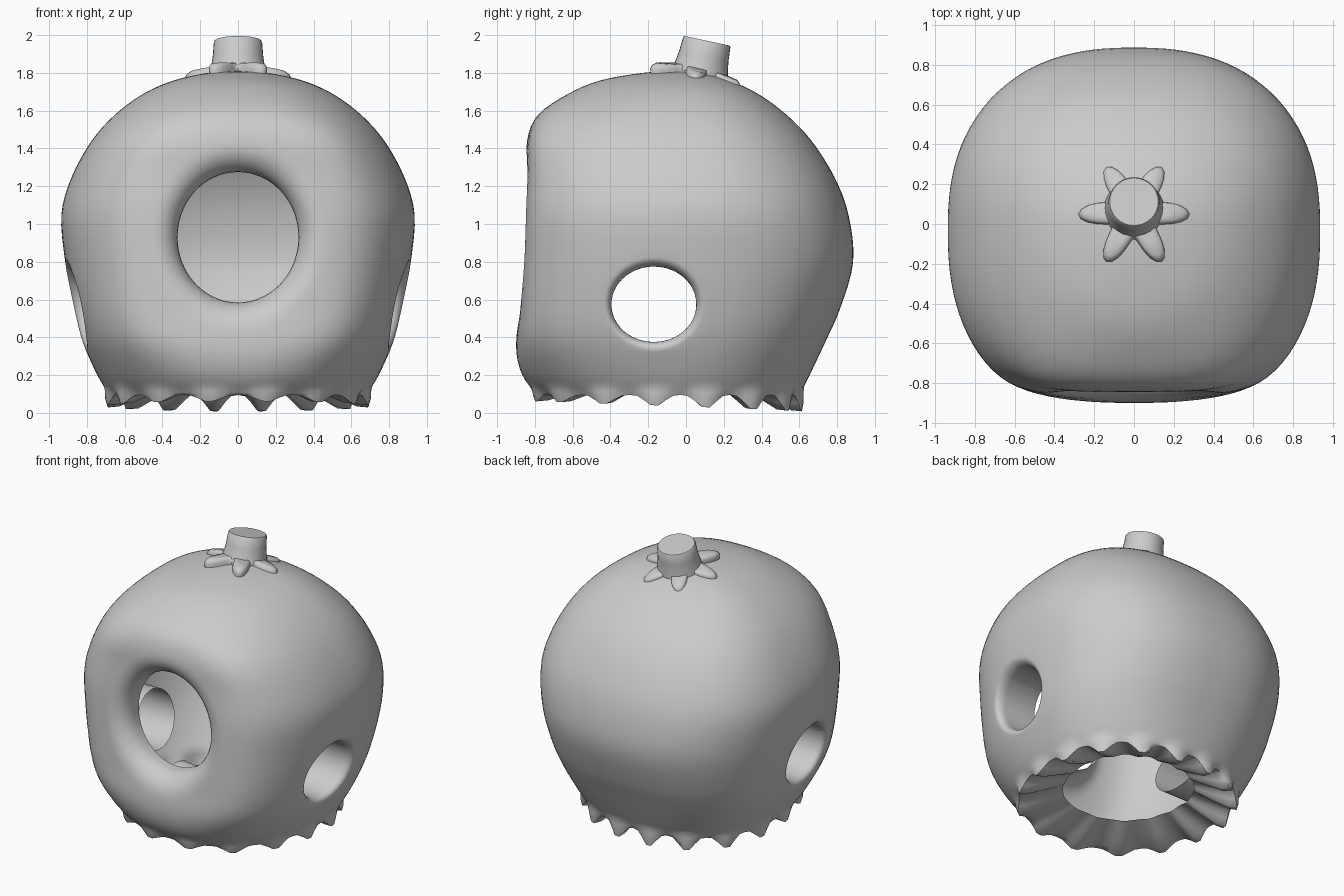
import bpy, bmesh
from math import sin, cos, pi, radians
from mathutils import Vector, Matrix
from mathutils.bvhtree import BVHTree

if "Cube" in bpy.data.objects:
    bpy.data.objects.remove(bpy.data.objects["Cube"])

SEG, SUB, CY = 112, 4, -0.03

# Body profile: height, half width, front depth, back depth, flatness of the front
ROWS = [(.11, .69, .77, .64, 0), (.2, .745, .82, .685, .3), (.37, .82, .86, .765, .8),
        (.55, .87, .86, .845, 1), (.8, .915, .85, .915, 1), (1.05, .935, .84, .89, 1),
        (1.25, .88, .825, .815, 1), (1.44, .775, .81, .695, .9), (1.58, .65, .735, .56, .6),
        (1.69, .50, .58, .41, .3), (1.76, .34, .42, .26, .1), (1.80, .16, .2, .13, 0),
        (1.81, .03, .03, .03, 0)]


def finish(bm, name, angle=40):
    bmesh.ops.recalc_face_normals(bm, faces=bm.faces)
    me = bpy.data.meshes.new(name)
    bm.to_mesh(me)
    bm.free()
    ob = bpy.data.objects.new(name, me)
    bpy.context.collection.objects.link(ob)
    bpy.ops.object.select_all(action='DESELECT')
    ob.select_set(True)
    bpy.context.view_layer.objects.active = ob
    bpy.ops.object.shade_smooth_by_angle(angle=radians(angle))
    return ob


def skin(bm, rings, cap_start=False, cap_end=True):
    vs = [[bm.verts.new(p) for p in r] for r in rings]
    for lo, hi in zip(vs, vs[1:]):
        n = len(lo)
        for i in range(n):
            j = (i + 1) % n
            bm.faces.new((lo[i], lo[j], hi[j], hi[i]))
    if cap_start:
        bm.faces.new(vs[0][::-1])
    if cap_end:
        bm.faces.new(vs[-1])


def catmull(p0, p1, p2, p3, t):
    return [.5 * (2 * b + (c - a) * t + (2 * a - 5 * b + 4 * c - d) * t * t
                  + (3 * b - a - 3 * c + d) * t ** 3) for a, b, c, d in zip(p0, p1, p2, p3)]


def ring(row, scale=1, drop=0, flare=0):
    """Rounded-square section with a flattened front; drop and flare shape the ruffle bumps."""
    z, a, bf, bb, flat = row
    flat = min(1, max(0, flat))
    n = 2.2 + .2 * flat
    pts = []
    for i in range(SEG):
        u = 2 * pi * i / SEG
        c, s = cos(u), sin(u)
        b = bb if s > 0 else bf * (1 + .14 * flat)
        r = (abs(c / a) ** n + abs(s / b) ** n) ** (-1 / n) * scale
        bump = (.5 - .5 * cos(16 * u)) ** 1.6
        r += flare * bump
        x, y = r * c, r * s
        if y < 0 and flat > 0:
            y += flat * (y / (1 + (-y / bf) ** 14) ** (1 / 14) - y)
        pts.append(Vector((x, CY + y, z - drop * bump * (1 + .45 * s))))
    return pts


# Body shell, with the ruffled hem turned in underneath
bot = ROWS[0]
rings = [ring((.15,) + bot[1:], .60, .01), ring((.12,) + bot[1:], .78, .04),
         ring((.10,) + bot[1:], .93, .065), ring((.095,) + bot[1:], .985, .065, .02)]
for k in range(len(ROWS) - 1):
    q = [ROWS[min(max(k + d, 0), len(ROWS) - 1)] for d in (-1, 0, 1, 2)]
    for m in range(SUB):
        t = m / SUB
        f = max(0, 1 - t * 2) if k == 0 else 0
        rings.append(ring(catmull(*q, t), 1, .04 * f, .02 * f))
rings.append(ring(ROWS[-1]))
body = bmesh.new()
skin(body, rings)
tree = BVHTree.FromBMesh(body)


def rounded_hole(bm, axis, centre, outer, inner, dent, depth):
    """Open an elliptical hole whose rim rolls inward along -axis, then runs into a short tube."""
    axis = Vector(axis)
    side = Vector((0, 0, 1)).cross(axis)

    def uv(p):
        return (p.dot(side) - centre[0], p.z - centre[1])

    def inside(p):
        u, v = uv(p)
        return p.dot(axis) > .3 and (u / outer[0]) ** 2 + (v / outer[1]) ** 2 < 1
    bmesh.ops.delete(bm, geom=[f for f in bm.faces if any(inside(v.co) for v in f.verts)],
                     context='FACES')

    def near(v):
        a, b = uv(v.co)
        return v.co.dot(axis) > .3 and (a / outer[0]) ** 2 + (b / outer[1]) ** 2 < 2.2
    edges = [e for e in bm.edges if e.is_boundary and all(near(v) for v in e.verts)]
    steps = [(sin(k * pi / 14), dent * (1 - cos(k * pi / 14))) for k in range(8)] + [(1, depth)]
    for f, d in steps:
        new = bmesh.ops.extrude_edge_only(bm, edges=edges)['geom']
        edges = [g for g in new if isinstance(g, bmesh.types.BMEdge) and g.is_boundary]
        ru = outer[0] + (inner[0] - outer[0]) * f
        rv = outer[1] + (inner[1] - outer[1]) * f
        for v in {v for e in edges for v in e.verts}:
            a, b = uv(v.co)
            a, b = a / outer[0], b / outer[1]
            l = (a * a + b * b) ** .5
            o = side * (centre[0] + ru * a / l) + Vector((0, 0, centre[1] + rv * b / l))
            hit = tree.ray_cast(o + axis * 3, -axis)[0]
            v.co = hit - axis * d


# Face opening and the two arm openings
rounded_hole(body, (0, -1, 0), (0, .93), (.46, .49), (.32, .345), .14, .18)
for s in (1, -1):
    rounded_hole(body, (s, 0, 0), (-.17 * s, .575), (.27, .25), (.225, .2), .07, .32)
finish(body, "body_shell", 60)

# Tilted frame shared by leaf star and stem
tilt = Matrix.Translation((0, .055, 1.80)) @ Matrix.Rotation(radians(-12), 4, 'X')


# Six-pointed leaf star
def star(scale, z):
    pts = []
    for i in range(72):
        u = 2 * pi * i / 72
        w = (.5 + .5 * cos(6 * u)) ** 1.1
        r = (.13 + .15 * w) * scale
        pts.append(tilt @ Vector((r * cos(u), r * sin(u), z - .02 * w)))
    return pts


leaf = bmesh.new()
skin(leaf, [star(.97, -.04), star(1, -.01), star(.98, .01), star(.9, .027), star(.6, .04)], True)
finish(leaf, "leaf_star", 60)


# Stem
def disc(r, z):
    return [tilt @ Vector((r * cos(2 * pi * i / 32), .02 + r * sin(2 * pi * i / 32), z))
            for i in range(32)]


stem = bmesh.new()
skin(stem, [disc(.15, 0), disc(.14, .05), disc(.133, .1), disc(.128, .17), disc(.122, .178)], True)
finish(stem, "stem", 35)
